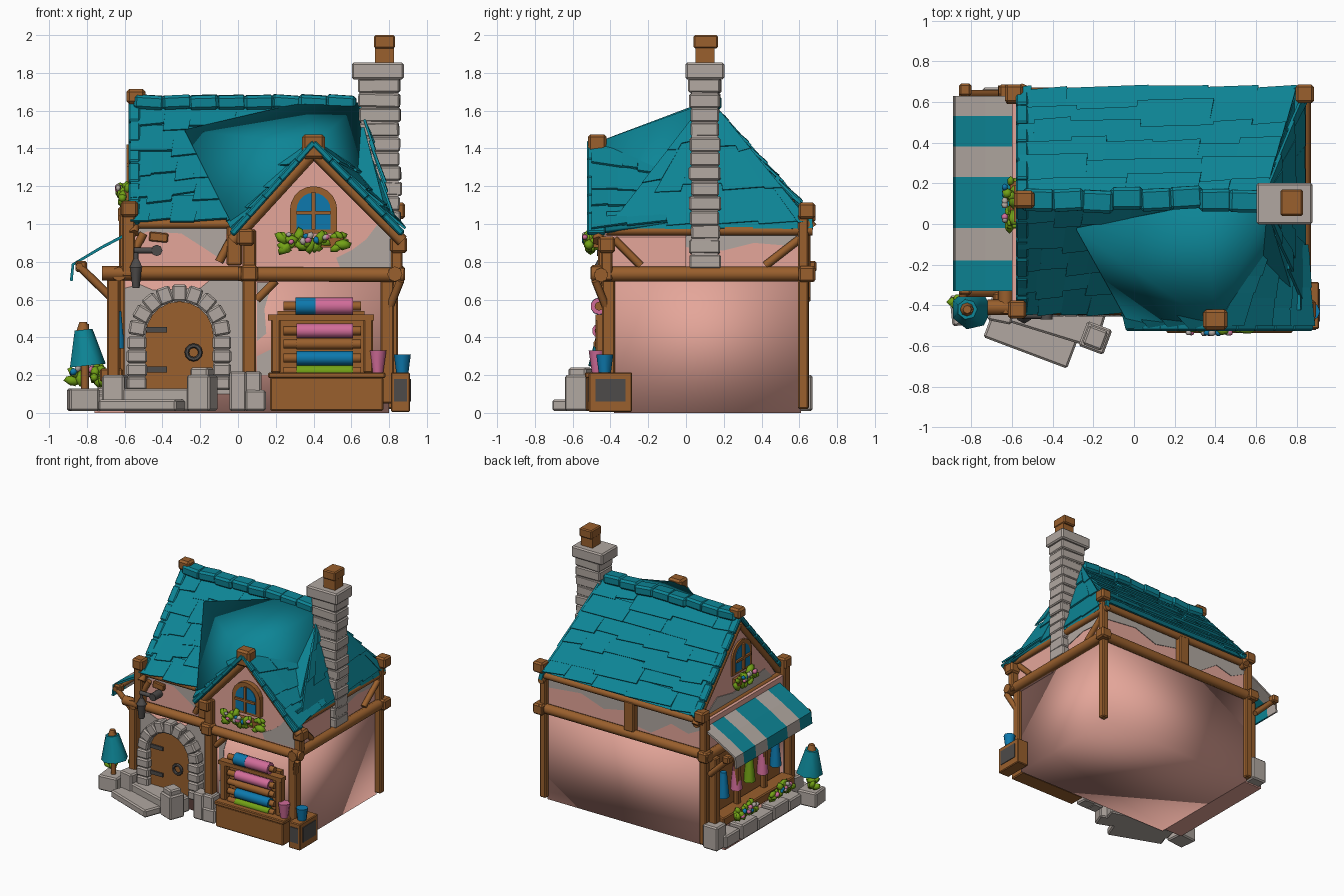
import bpy, bmesh, math, random
from mathutils import Vector, Matrix

if "Cube" in bpy.data.objects:
    bpy.data.objects.remove(bpy.data.objects["Cube"])
random.seed(4)
R = random.uniform

def material(name, r, g, b):
    m = bpy.data.materials.new(name)
    m.diffuse_color = (r, g, b, 1)
    m.use_nodes = True
    m.node_tree.nodes["Principled BSDF"].inputs["Base Color"].default_value = m.diffuse_color
    return m

TEAL = material("teal_tile", 0.004, 0.235, 0.305)
WOOD = material("brown_wood", 0.32, 0.115, 0.026)
STONE = material("pale_stone", 0.44, 0.39, 0.355)
PINK = material("pink_plaster", 0.78, 0.38, 0.32)
GREEN = material("leaf_green", 0.17, 0.36, 0.008)
BLUE = material("blue_cloth", 0.004, 0.19, 0.42)
ROSE = material("rose_cloth", 0.64, 0.15, 0.32)
IRON = material("dark_iron", 0.075, 0.07, 0.068)

def finish(name, bm, *mats):
    bmesh.ops.recalc_face_normals(bm, faces=bm.faces)
    me = bpy.data.meshes.new(name)
    bm.to_mesh(me)
    bm.free()
    for m in mats:
        me.materials.append(m)
    ob = bpy.data.objects.new(name, me)
    bpy.context.collection.objects.link(ob)
    return ob

def smooth(ob):
    for f in ob.data.polygons:
        f.use_smooth = True
    return ob

def box(name, c, s, mat, rot=(0, 0, 0), bevel=0.0):
    bm = bmesh.new()
    bmesh.ops.create_cube(bm, size=1, matrix=Matrix.Diagonal((*s, 1)))
    if bevel:
        bmesh.ops.bevel(bm, geom=bm.edges[:], offset=bevel, segments=1, affect='EDGES')
    ob = finish(name, bm, mat)
    ob.location, ob.rotation_euler = c, rot
    return ob

def rod(name, p, q, r, mat, r2=None, sides=8):
    p, q = Vector(p), Vector(q)
    d = q - p
    bm = bmesh.new()
    bmesh.ops.create_cone(bm, cap_ends=True, segments=sides, radius1=r, radius2=r if r2 is None else r2, depth=d.length)
    M = Matrix.Translation((p + q) / 2) @ d.to_track_quat('Z', 'Y').to_matrix().to_4x4()
    bmesh.ops.transform(bm, matrix=M, verts=bm.verts)
    ob = finish(name, bm, mat)
    for f in ob.data.polygons:
        f.use_smooth = len(f.vertices) == 4 and sides > 4
    return ob

def prism(name, pts, y0, y1, mat):
    """Extrude an x-z outline from y0 to y1."""
    bm = bmesh.new()
    f = bm.faces.new([bm.verts.new((x, y0, z)) for x, z in pts])
    g = bmesh.ops.extrude_face_region(bm, geom=[f])["geom"]
    bmesh.ops.translate(bm, vec=(0, y1 - y0, 0), verts=[v for v in g if isinstance(v, bmesh.types.BMVert)])
    return finish(name, bm, mat)

def turn(obs, loc, angle):
    M = Matrix.Translation(loc) @ Matrix.Rotation(angle, 4, 'Z')
    for o in obs:
        o.matrix_world = M @ o.matrix_basis

def tiles(name, a, b, c, d, rows, cols, lift=0.016):
    """Overlapping rough shingles over a patch: eave a-b, top d-c."""
    a, b, c, d = map(Vector, (a, b, c, d))
    n = (b - a).cross(d - a).normalized()
    P = lambda u, v: a.lerp(b, u).lerp(d.lerp(c, u), v)
    bm = bmesh.new()
    for r in range(rows):
        u = 0.0
        while u < 0.999:
            w = min(R(0.6, 1.5) / cols, 1 - u)
            v0, v1, k = r / rows + R(-.06, .03) * (r > 0), min(1, (r + 1.15) / rows), lift * R(0.6, 1.3)
            pts = [P(u, v0) + n * k, P(u + w, v0 + R(0, .03)) + n * k * R(.7, 1.2), P(u + w, v1), P(u, v1)]
            lo, hi = ([bm.verts.new(p + n * t) for p in pts] for t in (0, .013))
            bm.faces.new(lo[::-1])
            bm.faces.new(hi)
            for i in range(4):
                bm.faces.new((lo[i], lo[i - 3], hi[i - 3], hi[i]))
            u += w
    return finish(name, bm, TEAL)

def arch(w, z0, z1, cx=0, n=10):
    s = z1 - w
    return [(cx - w, z0), (cx + w, z0)] + [(cx + w * math.cos(t * math.pi / n), s + w * math.sin(t * math.pi / n)) for t in range(n + 1)]

def flowers(name, c, length, leaves=30, blooms=9):
    """Leafy clump along x with blossoms on its front and top."""
    bm = bmesh.new()
    for i in range(leaves + blooms):
        bloom = i >= leaves
        s = R(.017, .025) if bloom else R(.022, .038)
        k = .36 if bloom else .48
        p = Vector(c) + Vector((R(-k, k) * length, -.035 if bloom else R(-.025, .02), R(.0, .045) if bloom else R(-.04, .035)))
        M = Matrix.Translation(p) @ Matrix.Rotation(R(0, 6), 4, 'Y') @ Matrix.Diagonal((s * (1 if bloom else 1.4), s * .8, s * .8, 1))
        vs = bmesh.ops.create_icosphere(bm, subdivisions=1, radius=1, matrix=M)["verts"]
        for f in {f for v in vs for f in v.link_faces}:
            f.material_index = (1, 2, 1, 2, 3)[i % 5] if bloom else 0
    return smooth(finish(name, bm, GREEN, ROSE, STONE, BLUE))

def window(loc, angle, length):
    obs = [prism("window_frame", arch(.125, .0, .25), -.03, .02, WOOD),
           prism("window_glass", arch(.09, .02, .215), -.035, -.028, BLUE),
           box("window_mullion", (0, -.04, .12), (.02, .02, .2), WOOD),
           box("window_bar", (0, -.04, .11), (.18, .02, .018), WOOD),
           box("flower_box", (0, -.045, -.05), (length * .85, .05, .05), WOOD),
           flowers("window_flowers", (0, -.06, -.045), length, int(length * 90))]
    turn(obs, loc, angle)

# walls
smooth(box("lower_walls", (.1, .115, .37), (1.4, .99, .74), PINK))
box("upper_walls", (.1, .115, .86), (1.4, .99, .26), PINK)
box("shop_floor", (-.68, .12, .006), (.16, .94, .012), PINK)
prism("front_gable_wall", [(.03, .7), (.82, .7), (.82, .93), (.4, 1.4), (.03, .97)], -.43, 0, PINK)
g = prism("side_gable_wall", [(-.49, .96), (.5, .96), (0, 1.6)], -.025, 0, PINK)
turn([g], (-.53, .12, 0), -math.pi / 2)
# plaster patches
for i, (pts, y) in enumerate([
        ([(-.6, .1), (.03, .1), (.03, .72), (-.14, .71), (-.2, .66), (-.45, .65), (-.52, .68), (-.6, .66)], -.38),
        ([(-.53, .99), (-.53, .94), (-.48, .96), (-.3, .95), (-.16, .86), (-.07, .8), (-.06, .99)], -.38),
        ([(.82, .77), (.82, .92), (.74, 1.0), (.68, .92), (.6, .86), (.52, .82), (.54, .77)], -.43),
        ([(.1, .2), (.19, .2), (.18, .34), (.1, .3)], -.38),
        ([(.1, .38), (.15, .42), (.14, .55), (.18, .69), (.1, .69)], -.38),
        ([(.79, .99), (.79, .9), (.5, .93), (.3, .86), (.1, .9), (.1, .99)], .615),
        ([(0, .99), (0, .8), (-.12, .78), (-.3, .9), (-.45, .86), (-.57, .92), (-.57, .99)], .615)]):
    prism(f"plaster_patch_{i}", pts, y - .005, y, STONE)
for x, ang, pts in [(.8, math.pi / 2, [(-.37, .99), (-.37, .92), (-.25, .9), (-.1, .91), (.03, .87), (.2, .86), (.36, .9), (.6, .88), (.6, .99)]),
                    (-.555, -math.pi / 2, [(-.55, 1.0), (.3, 1.0), (.2, 1.1), (-.2, 1.06), (-.4, 1.1)])]:
    turn([prism("side_plaster", pts, -.005, 0, STONE)], (x, 0, 0), ang)

# main roof core, then shingles
FL, FR, BR, BL = (-.53, -.41, 1.0), (.8, -.41, 1.0), (.8, .65, 1.03), (-.53, .65, 1.03)
T0, T1 = (-.53, .12, 1.62), (.64, .12, 1.62)
bm = bmesh.new()
for p in (FL, FR, BR, BL, T0, T1):
    bm.verts.new(p)
bmesh.ops.convex_hull(bm, input=bm.verts[:])
finish("roof_core", bm, TEAL)
tiles("front_shingles", (-.57, -.43, 1.0), (.02, -.43, 1.0), (.3, .12, 1.62), (-.57, .12, 1.62), 5, 5)
tiles("back_shingles", (.8, .66, 1.03), (-.57, .66, 1.03), (-.57, .12, 1.62), T1, 6, 5)
tiles("right_shingles", (.82, -.41, .98), (.82, .66, 1.0), (.64, .16, 1.62), (.64, .08, 1.62), 3, 5)
for i in range(8):
    box("ridge_tile", (-.47 + i * .145, .12 + R(-.01, .01), 1.645), (.16, .11, .075), TEAL, (R(-.06, .06), R(-.05, .08), R(-.07, .07)), .015)
for i in range(7):
    box("right_eave_tile", (.815, -.34 + i * .155, 1.01 + R(-.01, .015)), (.03, .16, .1), TEAL, (R(-.05, .05), -.25, 0))
# front dormer roof, blended into the main slope
bm = bmesh.new()
vs = [bm.verts.new(p) for p in [(.4, -.5, 1.41), (-.01, -.5, .96), (-.28, -.02, 1.49), (.35, .1, 1.635), (.86, -.5, .95), (.82, .02, 1.02), (.64, .12, 1.635)]]
for f in [(0, 1, 2), (0, 2, 3), (0, 4, 5), (0, 5, 6), (0, 6, 3)]:
    bm.faces.new([vs[i] for i in f])
d = smooth(finish("dormer_roof", bm, TEAL))
if d.data.polygons[0].normal.z < 0:
    d.data.flip_normals()
m = d.modifiers.new("thickness", 'SOLIDIFY')
m.thickness, m.offset = .025, 0
tiles("dormer_right_shingles", (.87, -.5, .96), (.84, -.1, 1.0), (.6, -.1, 1.32), (.41, -.5, 1.42), 4, 3)
tiles("dormer_left_shingles", (-.04, -.42, 1.0), (-.02, -.5, .96), (.4, -.5, 1.42), (.3, -.4, 1.41), 4, 1)
def rakes(a, b, count, s, name):
    a, b = Vector(a), Vector(b)
    for i in range(count):
        e = box(name, a.lerp(b, (i + .5) / count), s, TEAL, bevel=.008)
        e.rotation_euler = (b - a).to_track_quat('X', 'Z').to_euler()
for x in (-.03, .87):
    rakes((x, -.475, .95), (.4, -.475, 1.43), 5, (.14, .1, .035), "dormer_edge_tile")
    rod("dormer_rafter", (x, -.465, .91), (.4, -.465, 1.38), .033, WOOD, sides=6)
for y, z in ((-.44, 1.0), (.67, 1.03)):
    rakes((-.55, y, z), (-.55, .12, 1.64), 6, (.13, .06, .035), "gable_edge_tile")
    rod("gable_rafter", (-.55, y, z - .05), (-.55, .12, 1.58), .028, WOOD, sides=6)
box("dormer_cap", (.4, -.47, 1.41), (.12, .1, .13), WOOD, bevel=.015)
box("ridge_cap", (-.54, .12, 1.675), (.1, .09, .08), WOOD, bevel=.015)

# chimney
for i in range(13):
    box("chimney_course", (.75 + R(-.008, .008), .1, .8 + i * .0777), (.22, .155 + R(-.01, .015), .074), STONE, (0, R(-.03, .03), R(-.04, .04)), .008)
box("chimney_core", (.75, .1, 1.27), (.2, .14, 1.0), STONE)
box("chimney_cap", (.74, .1, 1.81), (.275, .205, .09), STONE, bevel=.01)
box("chimney_pot", (.775, .1, 1.89), (.1, .1, .1), WOOD)
box("chimney_pot_lid", (.775, .105, 1.965), (.11, .13, .07), WOOD, bevel=.008)

# timber frame
for p, q, r in [((-.72, -.41, .74), (.03, -.41, .74), .038), ((0, -.45, .735), (.88, -.45, .73), .038),
                ((.83, -.5, .735), (.83, .68, .735), .04), ((-.66, .63, .735), (.87, .63, .735), .04),
                ((-.63, -.44, .735), (-.63, .68, .735), .038), ((.82, -.42, .965), (.82, .67, .965), .025),
                ((-.55, -.42, .98), (-.55, .66, .98), .03), ((-.6, .63, 1.0), (.84, .63, 1.0), .028),
                ((-.55, -.4, 1.0), (.02, -.4, 1.0), .025)]:
    rod("beam", p, q, r, WOOD)
for x, y, z0, z1, w in [(.06, -.43, .06, .97, .07), (.79, -.41, .05, .72, .07), (.84, -.42, .7, .9, .06), (.82, .62, .02, 1.05, .055),
                        (-.58, -.41, .72, 1.08, .07), (-.66, -.37, .1, .72, .065), (-.6, .62, .02, 1.05, .06), (-.02, -.385, .78, .99, .08),
                        (.05, .615, .76, 1.0, .09), (-.66, .58, .12, .72, .065), (-.65, .28, .2, .72, .045), (-.65, -.06, .2, .72, .045)]:
    box("post", (x, y, (z0 + z1) / 2), (w, w, z1 - z0), WOOD, bevel=.008)
for x, y, z in [(.85, -.42, .89), (.84, .64, 1.07), (-.575, -.42, 1.08), (-.59, .64, 1.05), (.04, -.46, .93), (.06, -.46, .74), (.84, .64, .735), (-.62, .64, .735)]:
    box("post_cap", (x, y, z), (.09, .09, .085), WOOD, bevel=.012)
for p, q in [((.82, .6, .92), (.82, .42, .78)), ((.82, -.38, .92), (.82, -.24, .78)), ((.1, -.42, .6), (.2, -.43, .7)),
             ((-.1, -.4, .8), (-.02, -.4, .95)), ((.8, -.42, .55), (.86, -.48, .7)), ((-.58, -.42, .8), (-.5, -.41, .95))]:
    rod("brace", p, q, .022, WOOD, sides=6)
window((.4, -.44, .95), 0, .37)
window((-.54, .1, 1.2), -math.pi / 2, .26)

# door with stone arch
prism("door", arch(.18, .12, .59, -.31), -.41, -.37, WOOD)
for i in range(9):
    t = math.pi * (i + .5) / 9
    box("arch_stone", (-.31 + .225 * math.cos(t), -.41, .41 + .225 * math.sin(t)), (.09, .09, .077), STONE, (0, -t, 0), .01)
for s in (-1, 1):
    for i in range(4):
        box("jamb_stone", (-.31 + s * .225, -.41, .155 + i * .072), (.09 + R(-.01, .02), .09, .069), STONE, bevel=.01)
for z in (.23, .44):
    box("hinge", (-.43, -.415, z), (.11, .012, .03), IRON)
bpy.ops.mesh.primitive_torus_add(location=(-.235, -.43, .32), rotation=(math.pi / 2, 0, 0), major_radius=.036, minor_radius=.012, major_segments=12, minor_segments=6)
bpy.context.object.name = "door_ring"
bpy.context.object.data.materials.append(IRON)
# steps and foundation stones: x, y, height, width, depth, turn
for x, y, h, w, d, a in [(-.5, -.54, .07, .44, .2, -.36), (-.38, -.45, .13, .46, .2, -.3), (-.19, -.56, .2, .13, .13, -.36), (-.19, -.56, .24, .1, .1, -.36),
                         (-.65, -.42, .2, .12, .13, -.2), (-.82, -.42, .13, .16, .15, .1), (.0, -.46, .22, .09, .1, 0), (.09, -.46, .12, .11, .1, .05),
                         (.08, -.45, .22, .09, .1, 0), (-.72, -.28, .1, .12, .16, 0), (-.72, -.1, .12, .12, .19, 0), (-.72, .1, .1, .12, .2, 0),
                         (-.72, .3, .13, .12, .2, 0), (-.71, .5, .11, .12, .18, 0), (-.68, .61, .2, .13, .12, 0)]:
    box("foundation_stone", (x, y, h / 2 + .005), (w, d, h - .01), STONE, (0, 0, a), .01)

# cloth stand with rolls
box("stand_base", (.47, -.46, .1), (.6, .14, .18), WOOD, bevel=.008)
box("stand_top", (.47, -.46, .2), (.62, .15, .03), WOOD, bevel=.006)
box("stand_back", (.44, -.4, .37), (.46, .04, .34), WOOD)
box("stand_rail", (.44, -.45, .505), (.56, .06, .03), WOOD)
for x in (.2, .69):
    box("stand_post", (x, -.45, .36), (.05, .06, .3), WOOD, bevel=.008)
for z, m, r in [(.565, ROSE, .045), (.435, ROSE, .038), (.365, WOOD, .03), (.29, BLUE, .038), (.22, GREEN, .032)]:
    rod("roll_core", (.24, -.46, z), (.65, -.46, z), .024, WOOD)
    rod("cloth_roll", (.31, -.46, z), (.61, -.46, z), r, m, sides=10)
rod("roll_end_wrap", (.305, -.46, .565), (.41, -.46, .565), .0465, BLUE, sides=10)
# corner crate and buckets
box("crate", (.86, -.4, .11), (.1, .23, .21), WOOD, bevel=.006)
box("crate_side", (.911, -.4, .12), (.008, .16, .12), IRON)
box("crate_front", (.86, -.517, .12), (.07, .008, .12), IRON)
rod("blue_bucket", (.87, -.43, .21), (.87, -.43, .31), .032, BLUE, .045)
rod("rose_bucket", (.74, -.47, .21), (.74, -.47, .33), .028, ROSE, .045)

# striped awning with hanging edge
ys = [-.33, -.18, -.02, .23, .38, .53, .63]
prof = [(-.55, .975), (-.73, .88), (-.88, .79), (-.89, .7)]
bm = bmesh.new()
grid = [[bm.verts.new((x, y, z)) for x, z in prof] for y in ys]
for i in range(6):
    for j in range(3):
        bm.faces.new((grid[i][j], grid[i][j + 1], grid[i + 1][j + 1], grid[i + 1][j])).material_index = i % 2
aw = finish("awning", bm, TEAL, STONE)
aw.modifiers.new("thickness", 'SOLIDIFY').thickness = .015
rod("awning_bar", (-.84, -.36, .775), (-.84, .68, .775), .02, WOOD)
for y in (-.34, .64):
    rod("awning_brace", (-.84, y, .775), (-.66, y, .6), .022, WOOD, sides=6)
    box("awning_end", (-.83, y + .02, .775), (.06, .06, .06), WOOD, bevel=.01)
# side shop display
box("shop_opening", (-.603, .11, .45), (.008, .86, .5), WOOD)
box("shop_counter", (-.67, .11, .2), (.12, .9, .07), WOOD, bevel=.008)
for i, m in enumerate((BLUE, ROSE, GREEN, ROSE, BLUE)):
    rod("hung_garment", (-.64, -.22 + i * .165, .34), (-.64, -.22 + i * .165, .54), .045, m, .025, 6)
for y in (-.14, .3):
    turn([flowers("counter_flowers", (0, 0, 0), .27, 24, 8)], (-.74, y, .2), -math.pi / 2)
# small parasol on the corner stone
rod("parasol_pole", (-.81, -.42, .12), (-.81, -.42, .47), .02, WOOD)
rod("parasol_shade", (-.8, -.42, .25), (-.82, -.42, .44), .1, TEAL, .05, 7)
rod("parasol_knob", (-.82, -.42, .42), (-.82, -.42, .48), .04, WOOD, .02)
flowers("corner_flowers", (-.85, -.38, .2), .07, 8, 2)
# hanging lantern and sign
rod("lantern_arm", (-.55, -.45, .86), (-.42, -.45, .86), .016, IRON)
rod("lantern_mount", (-.43, -.38, .86), (-.43, -.47, .86), .03, IRON)
rod("lantern_hook", (-.54, -.45, .87), (-.54, -.45, .8), .012, IRON)
rod("lantern_roof", (-.54, -.45, .77), (-.54, -.45, .82), .04, IRON, .012, 6)
rod("lantern_body", (-.54, -.45, .66), (-.54, -.45, .77), .022, IRON, .035, 6)
box("sign_board", (-.42, -.4, .93), (.1, .03, .05), WOOD, (0, .1, 0), .006)
